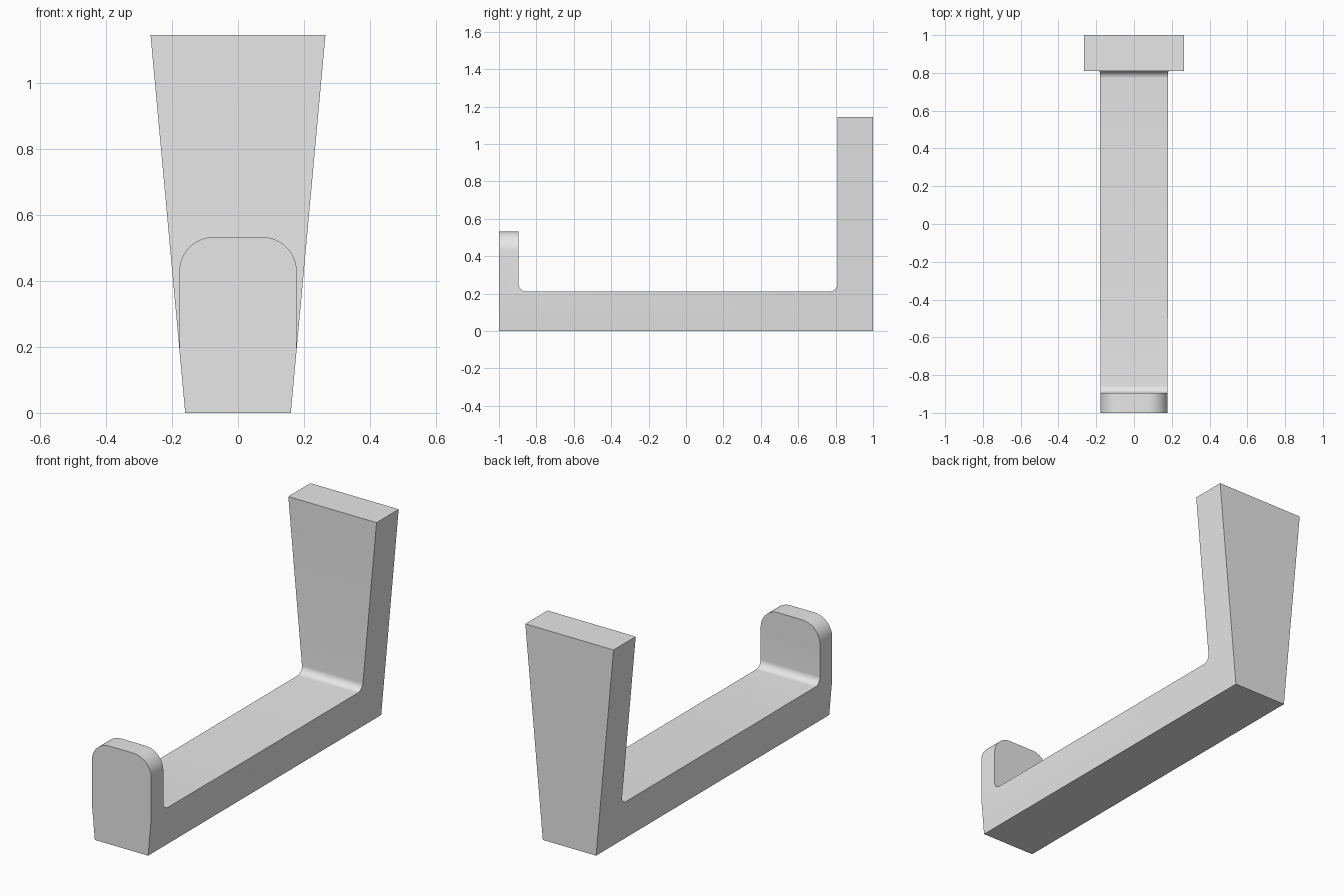
import bpy
from math import cos, sin, pi, radians
from mathutils import Vector

if "Cube" in bpy.data.objects:
    bpy.data.objects.remove(bpy.data.objects["Cube"], do_unlink=True)

TOP, BAR_TOP, TAB_TOP = 1.145, 0.212, 0.533
TAB_BACK, PLATE_FRONT = -0.895, 0.81
FILLET, ROUND, TAB_HALF = 0.04, 0.105, 0.178


def arc(cx, cy, r, start, end, steps=10):
    """Points on an arc, angles in degrees."""
    angles = [radians(start + (end - start) * i / steps) for i in range(steps + 1)]
    return [(cx + r * cos(a), cy + r * sin(a)) for a in angles]


def prism(name, outline, to_point, low, high):
    """Extrude a flat outline between two depths."""
    n = len(outline)
    verts = [to_point(a, b, d) for d in (low, high) for a, b in outline]
    faces = [tuple(range(n)), tuple(range(2 * n - 1, n - 1, -1))]
    faces += [(i, i + n, (i + 1) % n + n, (i + 1) % n) for i in range(n)]
    mesh = bpy.data.meshes.new(name)
    mesh.from_pydata([Vector(v) for v in verts], [], faces)
    obj = bpy.data.objects.new(name, mesh)
    bpy.context.collection.objects.link(obj)
    bpy.context.view_layer.objects.active = obj
    bpy.ops.object.select_all(action='DESELECT')
    obj.select_set(True)
    bpy.ops.object.mode_set(mode='EDIT')
    bpy.ops.mesh.select_all(action='SELECT')
    bpy.ops.mesh.normals_make_consistent(inside=False)
    bpy.ops.object.mode_set(mode='OBJECT')
    return obj


# Hook body: side profile with filleted inner corners
side = [(-1, 0), (1, 0), (1, TOP), (PLATE_FRONT, TOP)]
side += arc(PLATE_FRONT - FILLET, BAR_TOP + FILLET, FILLET, 0, -90)
side += arc(TAB_BACK + FILLET, BAR_TOP + FILLET, FILLET, 270, 180)
side += [(TAB_BACK, TAB_TOP), (-1, TAB_TOP)]
hook = prism("wall_hook", side, lambda y, z, x: (x, y, z), -1, 1)

# Sides narrow evenly toward the bottom
for v in hook.data.vertices:
    v.co.x *= 0.16 + (0.265 - 0.16) * v.co.z / TOP

# Trim the front tab to a rounded arch
arch = [(TAB_HALF, 0.1)]
arch += arc(TAB_HALF - ROUND, TAB_TOP - ROUND, ROUND, 0, 90, 16)
arch += arc(ROUND - TAB_HALF, TAB_TOP - ROUND, ROUND, 90, 180, 16)
arch += [(-TAB_HALF, 0.1), (-0.6, 0.1), (-0.6, 0.8), (0.6, 0.8), (0.6, 0.1)]
cutter = prism("tab_cutter", arch, lambda x, z, y: (x, y, z), -1.2, -0.5)
cutter.hide_render = True

bpy.ops.object.select_all(action='DESELECT')
hook.select_set(True)
bpy.context.view_layer.objects.active = hook
trim = hook.modifiers.new("trim_tab", 'BOOLEAN')
trim.operation = 'DIFFERENCE'
trim.solver = 'EXACT'
trim.object = cutter
bpy.ops.object.modifier_apply(modifier=trim.name)
bpy.data.objects.remove(cutter, do_unlink=True)

# Plain grey finish
grey = bpy.data.materials.new("light_grey")
grey.use_nodes = True
grey.diffuse_color = (0.8, 0.8, 0.8, 1)
grey.node_tree.nodes["Principled BSDF"].inputs["Base Color"].default_value = (0.8, 0.8, 0.8, 1)
hook.data.materials.clear()
hook.data.materials.append(grey)
bpy.ops.object.shade_smooth_by_angle(angle=radians(30))
